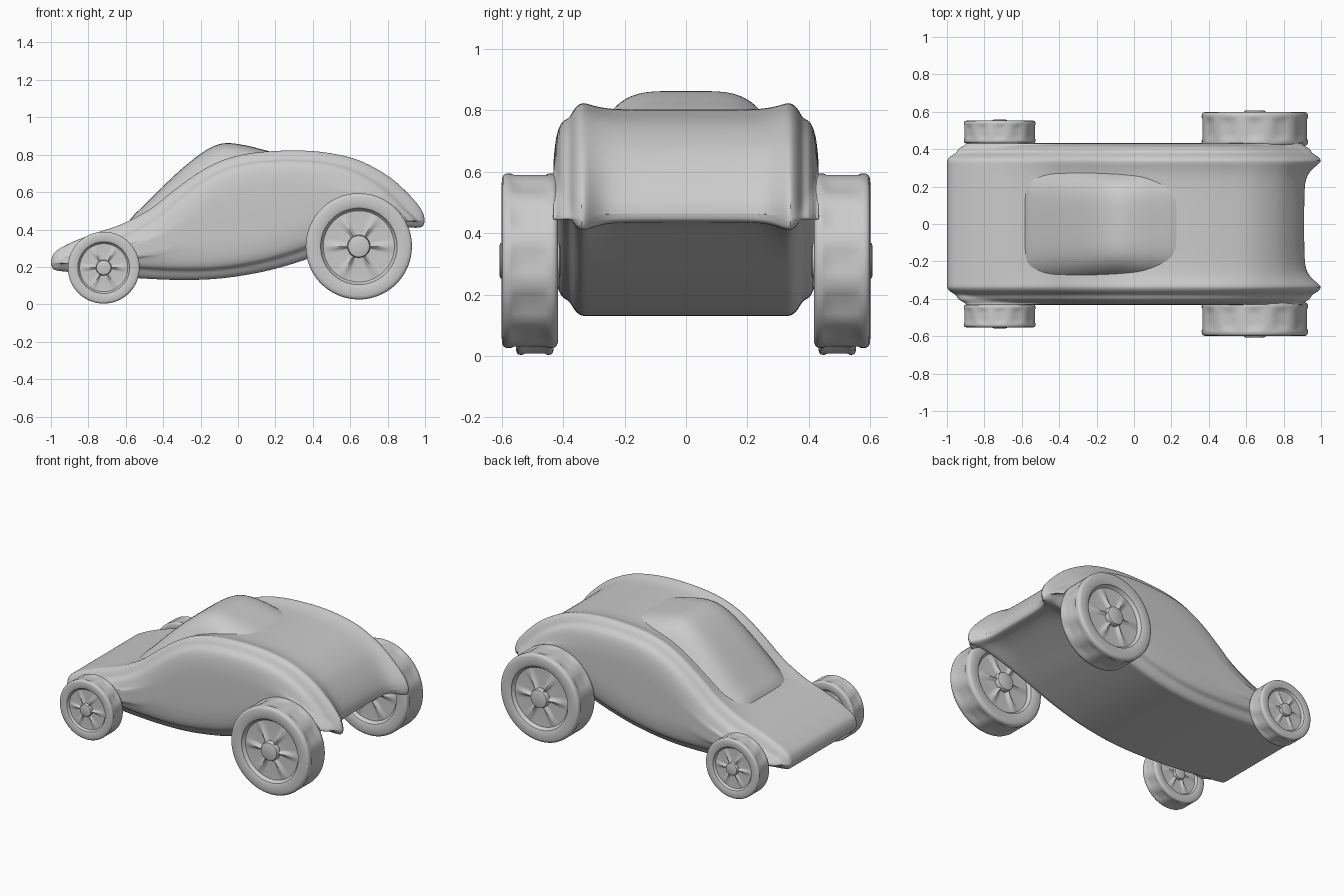
import bpy, bmesh, math

if "Cube" in bpy.data.objects:
    bpy.data.objects.remove(bpy.data.objects["Cube"])

def finish(name, bm, angle=40, subdiv=0):
    bmesh.ops.remove_doubles(bm, verts=bm.verts, dist=0.0004)
    bmesh.ops.recalc_face_normals(bm, faces=bm.faces)
    me = bpy.data.meshes.new(name)
    bm.to_mesh(me)
    bm.free()
    ob = bpy.data.objects.new(name, me)
    bpy.context.collection.objects.link(ob)
    bpy.ops.object.select_all(action='DESELECT')
    ob.select_set(True)
    bpy.context.view_layer.objects.active = ob
    bpy.ops.object.shade_smooth_by_angle(angle=math.radians(angle))
    if subdiv:
        ob.modifiers.new("smooth", 'SUBSURF').levels = subdiv
        ob.modifiers["smooth"].render_levels = subdiv
    return ob

def spline(rows, n):
    """Catmull-Rom through rows of numbers."""
    out = []
    for i in range(len(rows) - 1):
        p = [rows[max(0, min(len(rows) - 1, i + k))] for k in (-1, 0, 1, 2)]
        for j in range(n):
            t = j / n
            out.append([0.5 * (2*b + (c-a)*t + (2*a-5*b+4*c-d)*t*t + (3*b-a-3*c+d)*t**3)
                        for a, b, c, d in zip(*p)])
    out.append(list(rows[-1]))
    return out

def loft(bm, rings, closed=True):
    vs = [[bm.verts.new(p) for p in r] for r in rings]
    n = len(vs[0])
    for a, b in zip(vs, vs[1:]):
        for i in range(n if closed else n - 1):
            j = (i + 1) % n
            bm.faces.new((a[i], a[j], b[j], b[i]))
    return vs

# Body: side outline as (x, top, bottom)
outline = [(-1, .235, .21), (-.985, .272, .187), (-.95, .30, .178), (-.87, .34, .17),
           (-.75, .385, .158), (-.62, .43, .146), (-.47, .51, .136), (-.35, .605, .131),
           (-.22, .70, .131), (-.1, .765, .138), (.03, .803, .155), (.18, .82, .185),
           (.35, .823, .235), (.5, .808, .29), (.65, .77, .345), (.8, .69, .39),
           (.9, .605, .408), (.96, .54, .408), (.99, .495, .415), (1, .46, .438)]
side = spline(outline, 4)

def ring(y, k, d):
    """k: 0 = centre section, 1 = fender ridge; d: inset of the side panel."""
    top, bot = [], []
    for x, zt, zb in side:
        f = min(1, max(0, (x - .5) / .5))
        g = min(1, max(0, (x + .75) / .5))
        m = (zt + zb) / 2
        dd = min(d, .36 * (zt - zb))
        xx = (x - .09 * f * f * (1 - k)) * (1 - min(d, .1))
        drop = .022 * g * (1 - k) * (1 - f)
        top.append((xx, y, zt - dd - drop))
        bot.append((xx, y, zb + dd + .03 * f * (1 - k)))
    return top + bot[::-1]

layers = [(0, 0, 0), (.14, 0, 0), (.22, .04, 0), (.265, .2, 0), (.30, .55, 0), (.325, .93, 0),
          (.34, 1, 0), (.355, 1, .01), (.367, 1, .025), (.377, 1, .045), (.388, 1, .053),
          (.402, 1, .06), (.413, 1, .078), (.423, 1, .11), (.43, 1, .17), (.432, 1, .21)]
full = [(-y, k, d) for y, k, d in layers[:0:-1]] + layers
bm = bmesh.new()
vs = loft(bm, [ring(*l) for l in full])
# Close the side panels with strips between upper and lower edges
n = len(side)
for r in (vs[0], vs[-1]):
    for i in range(n - 1):
        bm.faces.new((r[i], r[i + 1], r[2*n - 2 - i], r[2*n - 1 - i]))
finish("body", bm, 60, 1)

# Cabin: (x, roof height, base height, half width)
cabin = [(-.60, .40, .385, .25), (-.57, .462, .40, .275), (-.5, .532, .44, .29),
         (-.4, .632, .515, .295), (-.3, .725, .59, .295), (-.2, .805, .66, .29),
         (-.12, .85, .705, .285), (-.05, .862, .735, .28), (.04, .85, .755, .275),
         (.13, .828, .765, .255), (.22, .803, .77, .23), (.3, .77, .76, .2)]
bm = bmesh.new()
M = 32
loft(bm, [[(x, w * s, zb + (zt - zb) * (1 - abs(s) ** 4.5))
           for s in (math.sin(math.pi * (j / M - .5)) for j in range(M + 1))]
          for x, zt, zb, w in spline(cabin, 4)], closed=False)
cab = finish("cabin", bm, 70)
# make sure the dome faces outward
if sum(p.normal.z for p in cab.data.polygons) < 0:
    cab.data.flip_normals()

# Wheels: half profile (radius, width, spoke weight, tread notch weight)
half = [(0, 1.08, 0, 0), (.17, 1.08, 0, 0), (.20, 1.04, 0, 0), (.21, .97, 0, 0),
        (.215, .72, 1, 0), (.32, .70, .8, 0), (.45, .70, .5, 0), (.58, .70, .25, 0),
        (.67, .71, 0, 0), (.70, .80, 0, 0), (.72, .93, 0, 0), (.76, .98, 0, 0),
        (.85, 1, 0, 0), (.93, .99, 0, 0), (.975, .95, 0, 0), (.995, .87, 0, 0),
        (1, .78, 0, 0), (1, .66, 0, 0), (1, .54, 0, 1), (1, .2, 0, 1)]
profile = half + [(r, -w, s, t) for r, w, s, t in half[::-1]]

def wheel(name, x, y, z, R, h):
    bm = bmesh.new()
    N = 96
    rings = []
    for i in range(N + 1):
        a = 2 * math.pi * (i % N) / N
        spoke = max(0, math.cos(6 * a)) ** 3
        notch = min(1, max(0, .5 + 1.6 * math.cos(12 * a)))
        pts = []
        for r, w, s, t in profile:
            rr = R * (r - .025 * t * notch)
            yy = h * (w + math.copysign(.24 * s * spoke, w))
            pts.append((x + rr * math.cos(a), y + yy, z + rr * math.sin(a)))
        rings.append(pts)
    loft(bm, rings, closed=False)
    finish(name, bm, 40)

for tag, sgn in (("right", -1), ("left", 1)):
    wheel("front_wheel_" + tag, -.718, sgn * .492, .196, .192, .061)
    wheel("rear_wheel_" + tag, .646, sgn * .508, .31, .284, .092)
